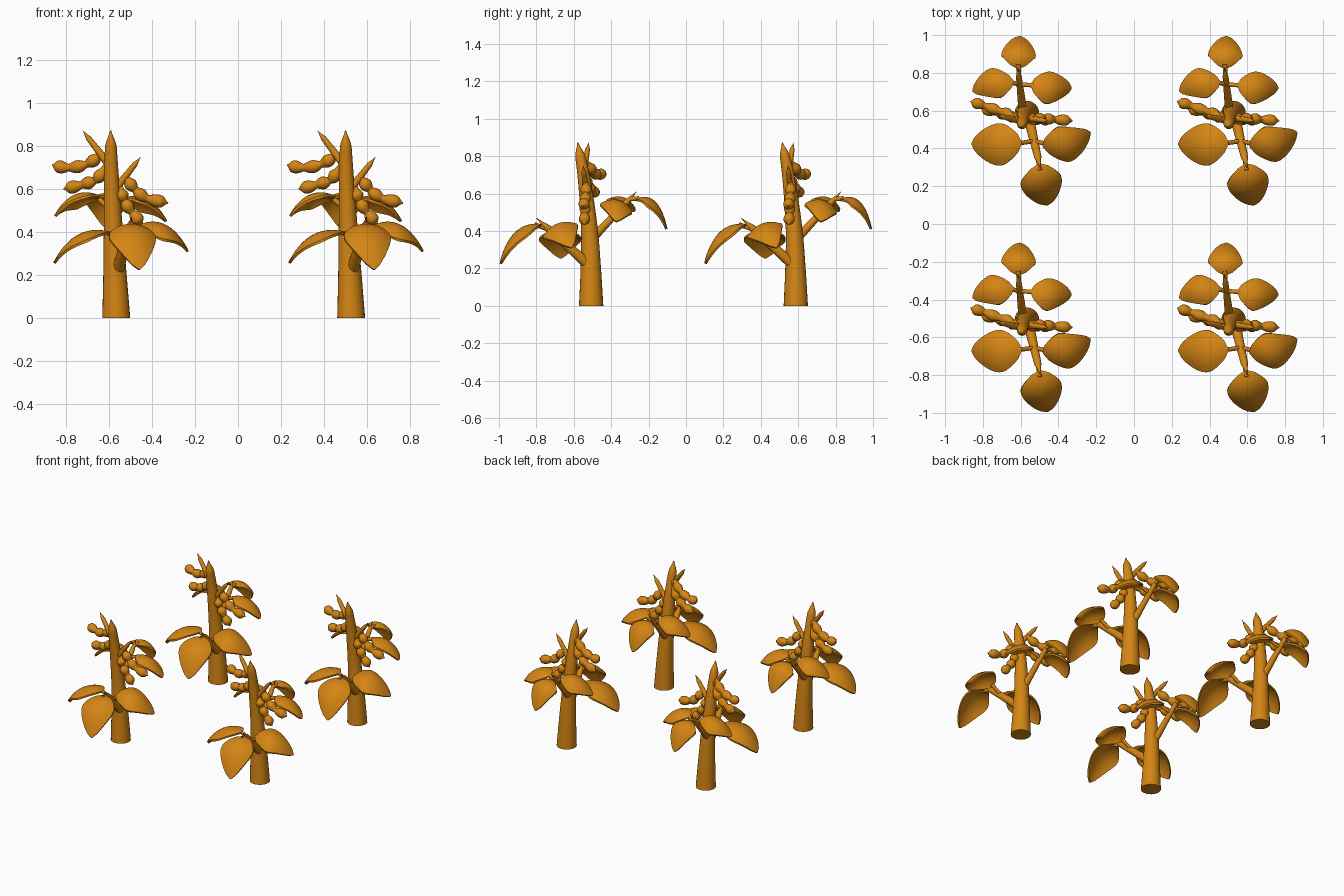
import bpy, bmesh, math
from mathutils import Vector

if "Cube" in bpy.data.objects:
    bpy.data.objects.remove(bpy.data.objects["Cube"])

STEP = 1.094  # spacing of the four identical plants
mat = bpy.data.materials.new("amber orange")
mat.diffuse_color = (0.66, 0.235, 0.007, 1)
mat.use_nodes = True
mat.node_tree.nodes["Principled BSDF"].inputs["Base Color"].default_value = mat.diffuse_color


def place(name, bm, angle=40):
    """Turn a bmesh into one mesh shared by all four plants."""
    bmesh.ops.recalc_face_normals(bm, faces=bm.faces)
    for f in bm.faces:
        f.smooth = True
    for e in bm.edges:
        if len(e.link_faces) == 2 and e.calc_face_angle() > math.radians(angle):
            e.smooth = False
    me = bpy.data.meshes.new(name)
    bm.to_mesh(me)
    bm.free()
    me.materials.append(mat)
    for i in range(2):
        for j in range(2):
            ob = bpy.data.objects.new(name, me)
            ob.location = (i * STEP, j * STEP, 0)
            bpy.context.collection.objects.link(ob)


def spline(pts, n):
    """Smooth path (Catmull-Rom) through pts, n+1 samples."""
    p = [Vector(q) for q in pts]
    p = [2 * p[0] - p[1]] + p + [2 * p[-1] - p[-2]]
    out = []
    for i in range(n + 1):
        s = i / n * (len(pts) - 1)
        k = min(int(s), len(pts) - 2)
        t = s - k
        a, b, c, d = p[k:k + 4]
        out.append(0.5 * (2 * b + (c - a) * t + (2 * a - 5 * b + 4 * c - d) * t * t
                          + (3 * b - a - 3 * c + d) * t ** 3))
    return out


def tube(name, pts, radius, n, sides=16, flat=False):
    """Capped tube along a path; radius is a function of 0..1."""
    bm = bmesh.new()
    path = spline(pts, n)
    rings = []
    for i, c in enumerate(path):
        t = (path[min(i + 1, n)] - path[max(i - 1, 0)]).normalized()
        if flat and i == 0:
            t = Vector((0, 0, 1))
        u = t.cross(Vector((0, 1, 0))).normalized()
        v = t.cross(u)
        r = radius(i / n)
        rings.append([bm.verts.new(c + r * (u * math.cos(a) + v * math.sin(a)))
                      for a in (2 * math.pi * k / sides for k in range(sides))])
    for a, b in zip(rings, rings[1:]):
        for k in range(sides):
            m = (k + 1) % sides
            bm.faces.new((a[k], a[m], b[m], b[k]))
    bm.faces.new(rings[0])
    bm.faces.new(rings[-1])
    place(name, bm)


def leaf(name, p0, p1, p2, width, roll=0.0, n=18, m=10, thick=0.012):
    """Oval, drooping, arched leaflet as a closed thin shell."""
    p0, p1, p2 = Vector(p0), Vector(p1), Vector(p2)
    d = Vector((p2.x - p0.x, p2.y - p0.y, 0)).normalized()
    side = Vector((-d.y * math.cos(roll), d.x * math.cos(roll), math.sin(roll)))
    bm = bmesh.new()
    layers = []
    for off in (0.5, -0.5):
        grid = []
        for i in range(n + 1):
            t = i / n
            c = p0 * (1 - t) ** 2 + p1 * 2 * t * (1 - t) + p2 * t * t
            tan = (p1 - p0) * (1 - t) + (p2 - p1) * t
            nor = tan.cross(side).normalized()
            w = width * max(math.sin(math.pi * t ** 0.85), 0.0) ** 0.7 + 0.004
            row = []
            for k in range(m + 1):
                u = 2 * k / m - 1
                row.append(bm.verts.new(c + side * (u * w)
                                        + nor * (off * thick - 0.035 * (u * w / width) ** 2)))
            grid.append(row)
        layers.append(grid)
    top, bot = layers
    for g in layers:
        for i in range(n):
            for k in range(m):
                bm.faces.new((g[i][k], g[i + 1][k], g[i + 1][k + 1], g[i][k + 1]))

    def rim(g):
        return (g[0] + [r[-1] for r in g[1:]] + g[-1][-2::-1]
                + [g[i][0] for i in range(n - 1, 0, -1)])
    a, b = rim(top), rim(bot)
    for k in range(len(a)):
        q = (k + 1) % len(a)
        bm.faces.new((a[k], a[q], b[q], b[k]))
    place(name, bm, 50)


# main stem, tapering to a blunt point
def stem_radius(t):
    r = 0.065 - 0.042 * t
    return r if t < 0.9 else r * max(0.12, 1 - ((t - 0.9) / 0.1) ** 1.5)


tube("main_stem", [(-.567, -.507, 0), (-.573, -.509, .2), (-.581, -.517, .42),
                   (-.59, -.545, .68), (-.593, -.579, .872)], stem_radius, 40, 24, True)


# side branches with pointed ends
def branch(name, a, b, r):
    tube(name, [a, b], lambda t: r * (1 - 0.45 * t) * (1 if t < .8 else max(.08, (1 - t) / .2)), 20)


branch("front_leaf_branch", (-.565, -.50, .20), (-.495, -.80, .47), .03)
branch("back_leaf_branch", (-.588, -.50, .36), (-.615, -.265, .61), .024)
branch("left_pod_branch", (-.59, -.55, .70), (-.723, -.52, .872), .02)
branch("right_pod_branch", (-.59, -.53, .575), (-.453, -.55, .75), .02)

# leaflet stalks
for name, a, b in [("front_left_stalk", (-.53, -.655, .345), (-.60, -.665, .395)),
                   ("front_right_stalk", (-.53, -.655, .345), (-.46, -.67, .405)),
                   ("front_stalk", (-.51, -.74, .41), (-.497, -.81, .435)),
                   ("back_left_stalk", (-.605, -.355, .515), (-.65, -.345, .555)),
                   ("back_right_stalk", (-.605, -.355, .515), (-.53, -.36, .545)),
                   ("back_stalk", (-.61, -.30, .57), (-.613, -.25, .575))]:
    tube(name, [a, b], lambda t: .012, 2, 10)

# two groups of three leaflets
leaf("front_leaf", (-.50, -.775, .43), (-.49, -.93, .455), (-.46, -.99, .225), .106)
leaf("front_left_leaf", (-.595, -.665, .395), (-.76, -.68, .44), (-.855, -.67, .255), .108)
leaf("front_right_leaf", (-.48, -.68, .40), (-.33, -.71, .50), (-.235, -.61, .31), .098, .35)
leaf("back_leaf", (-.613, -.27, .565), (-.61, -.15, .62), (-.605, -.105, .41), .087)
leaf("back_left_leaf", (-.64, -.34, .555), (-.77, -.32, .62), (-.85, -.39, .475), .08, .3)
leaf("back_right_leaf", (-.545, -.36, .545), (-.42, -.365, .60), (-.335, -.375, .45), .084, -.25)


# lumpy bean pods: thin stalk, three swellings, small tip
def pod_radius(t):
    if t < 0.12:
        return 0.01 + 0.06 * t
    s = (t - 0.12) / 0.88
    return max(0.003, (0.016 + 0.014 * abs(math.sin(3 * math.pi * s)))
               * min(1, (1 - s) / 0.1 + 0.1))


for name, pts in [
    ("upper_left_pod", [(-.635, -.535, .775), (-.67, -.51, .735), (-.73, -.49, .708),
                        (-.80, -.465, .70), (-.866, -.445, .712)]),
    ("lower_left_pod", [(-.61, -.54, .715), (-.655, -.525, .65), (-.72, -.505, .622),
                        (-.812, -.48, .60)]),
    ("upper_right_pod", [(-.53, -.535, .665), (-.49, -.535, .61), (-.43, -.54, .56),
                         (-.325, -.548, .535)]),
    ("lower_right_pod", [(-.55, -.535, .615), (-.535, -.54, .56), (-.50, -.54, .50),
                         (-.445, -.545, .435)]),
]:
    tube(name, pts, pod_radius, 42, 14)
